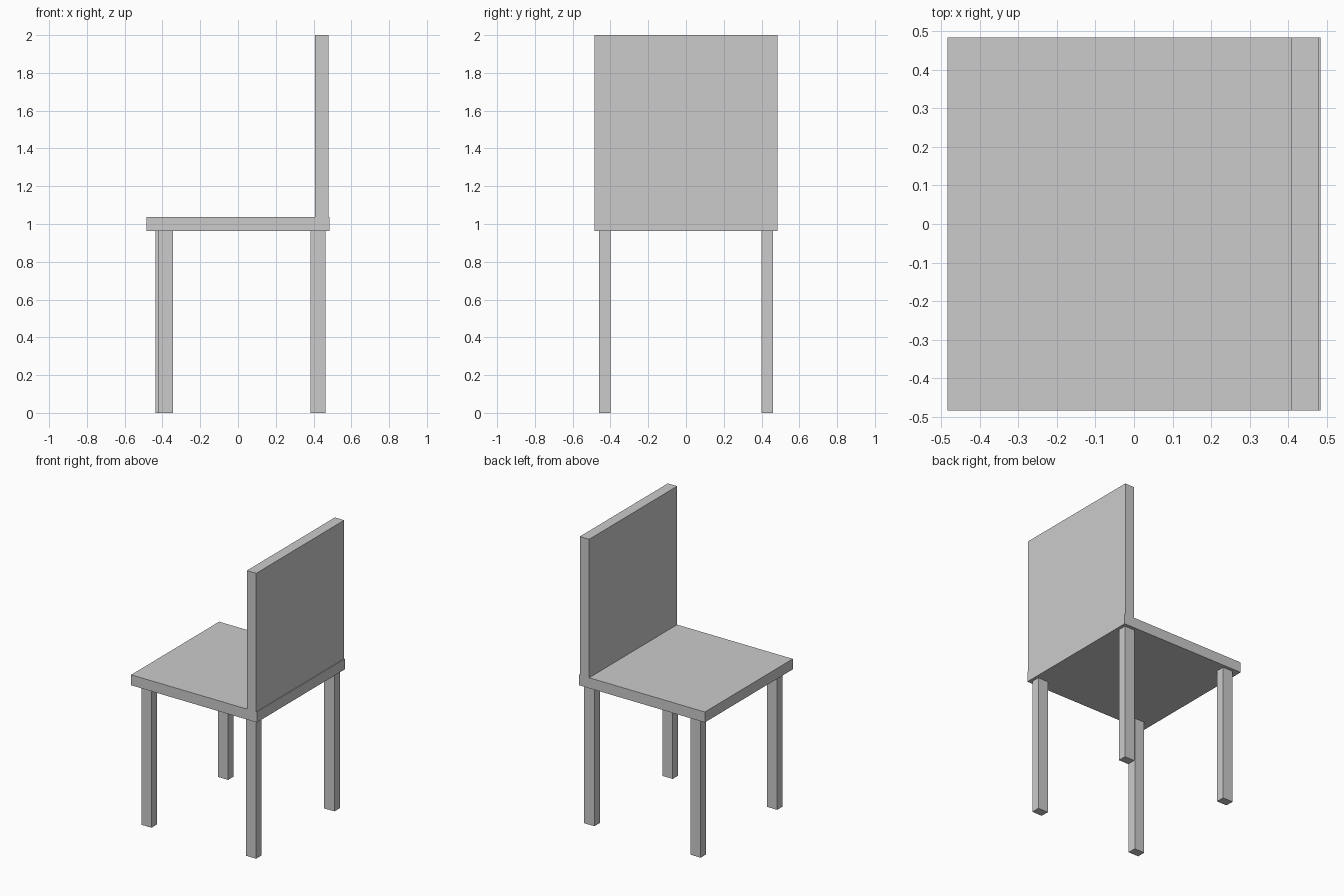
import bpy

if "Cube" in bpy.data.objects:
    bpy.data.objects.remove(bpy.data.objects["Cube"])


def box(name, x, y, z):
    """Box spanning the given (min, max) ranges."""
    bpy.ops.mesh.primitive_cube_add(size=1, location=[sum(r) / 2 for r in (x, y, z)])
    ob = bpy.context.object
    ob.name = name
    ob.scale = [r[1] - r[0] for r in (x, y, z)]
    bpy.ops.object.transform_apply(location=False, rotation=False, scale=True)
    return ob


HALF = 0.484
SEAT_BOTTOM, SEAT_TOP = 0.963, 1.036
LEG_X = 0.079

# Seat slab and upright back panel, set just inside the seat edge
box("seat", (-HALF, HALF), (-HALF, HALF), (SEAT_BOTTOM, SEAT_TOP))
box("backrest", (0.407, 0.479), (-HALF, HALF), (SEAT_TOP, 2.0))

# Four legs: the two under the open edge are slightly offset from each other
near_y, far_y = (-0.461, -0.401), (0.401, 0.461)
for name, x, y in (
    ("rear_leg_near", 0.383, near_y),
    ("rear_leg_far", 0.383, far_y),
    ("front_leg_near", -0.422, near_y),
    ("front_leg_far", -0.436, far_y),
):
    box(name, (x, x + LEG_X), y, (0.0, SEAT_BOTTOM))
